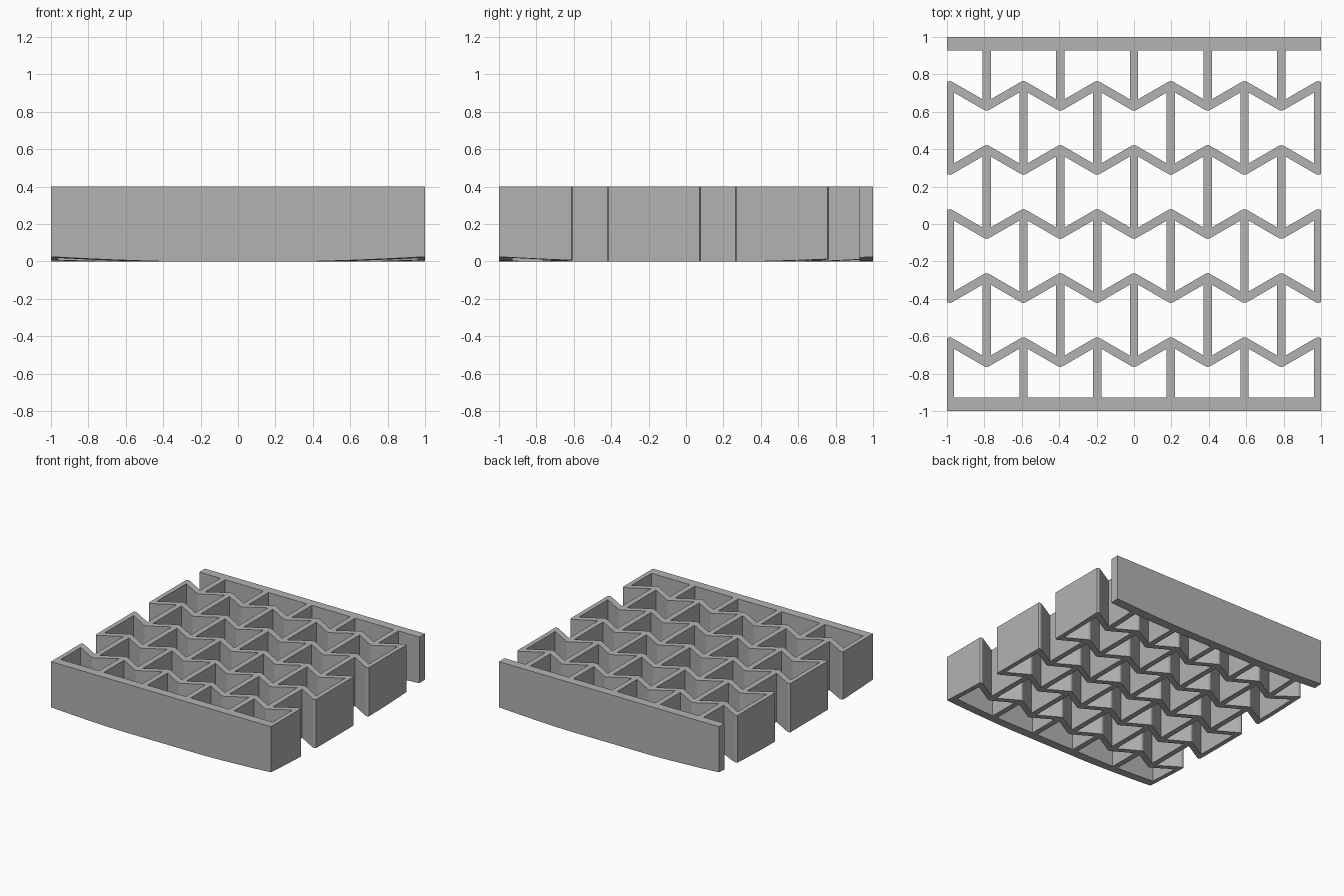
import bpy, bmesh, math
from mathutils import Vector

default = bpy.data.objects.get("Cube")
if default:
    bpy.data.objects.remove(default, do_unlink=True)

PITCH = 0.394      # spacing of ribs along x
HALF = 0.0225      # half wall thickness
ROW = 0.3425       # spacing of zigzag rows along y
AMP = 0.057        # zigzag half height
HEIGHT = 0.4


def new_object(name, bm):
    bmesh.ops.recalc_face_normals(bm, faces=bm.faces)
    mesh = bpy.data.meshes.new(name)
    bm.to_mesh(mesh)
    bm.free()
    obj = bpy.data.objects.new(name, mesh)
    bpy.context.scene.collection.objects.link(obj)
    return obj


def prism(bm, outline):
    # Tall prism that the trimming block later cuts to height
    face = bm.faces.new([bm.verts.new((p[0], p[1], -0.1)) for p in outline])
    out = bmesh.ops.extrude_face_region(bm, geom=[face])
    top = [v for v in out["geom"] if isinstance(v, bmesh.types.BMVert)]
    bmesh.ops.translate(bm, verts=top, vec=(0, 0, HEIGHT + 0.2))


def wall(bm, a, b):
    # Wall with rounded ends between two points
    a, b = Vector(a), Vector(b)
    heading = math.atan2(b.y - a.y, b.x - a.x)
    outline = []
    for centre, start in ((b, heading - math.pi / 2), (a, heading + math.pi / 2)):
        for i in range(7):
            t = start + math.pi * i / 6
            outline.append(centre + Vector((math.cos(t), math.sin(t))) * HALF)
    prism(bm, outline)


def node(row, col):
    # Rows count from the back; alternate columns are peaks and valleys
    peak = (row + col) % 2 == 0
    return ((col - 2.5) * PITCH * 0.5 - 2.5 * PITCH * 0.5,
            (2 - row) * ROW + (AMP if peak else -AMP))


# Lattice walls
bm = bmesh.new()
for row in range(5):
    for col in range(11):
        x, y = node(row, col)
        if col < 10:
            wall(bm, (x, y), node(row, col + 1))
        if (row + col) % 2 == 0:
            end = node(row + 1, col) if row < 4 else (x, -0.96)
            wall(bm, (x, y), end)
        elif row == 0:
            wall(bm, (x, y), (x, 0.96))

# Front and back end bars
for y0, y1 in ((-1.1, -0.927), (0.927, 1.1)):
    prism(bm, [(-1.1, y0), (1.1, y0), (1.1, y1), (-1.1, y1)])
panel = new_object("honeycomb_panel", bm)

# Trimming block: square sides, flat top, underside lifting at the corners
bm = bmesh.new()
bmesh.ops.create_grid(bm, x_segments=24, y_segments=24, size=1)
out = bmesh.ops.extrude_face_region(bm, geom=bm.faces[:])
top = {v for v in out["geom"] if isinstance(v, bmesh.types.BMVert)}
for v in bm.verts:
    if v in top:
        v.co.z = HEIGHT
    else:
        v.co.z = 0.025 * max(0, (v.co.x ** 2 + v.co.y ** 2 - 1.15) / 0.85)
block = new_object("trim_block", bm)
block.hide_render = True

cut = panel.modifiers.new("trim", "BOOLEAN")
cut.operation = "INTERSECT"
cut.solver = "EXACT"
cut.use_self = True
cut.object = block
bpy.context.view_layer.objects.active = panel
panel.select_set(True)
bpy.ops.object.modifier_apply(modifier=cut.name)
bpy.data.objects.remove(block, do_unlink=True)

# Tidy flat areas
bm = bmesh.new()
bm.from_mesh(panel.data)
bmesh.ops.remove_doubles(bm, verts=bm.verts, dist=0.0002)
bmesh.ops.dissolve_limit(bm, angle_limit=math.radians(0.2),
                         verts=bm.verts, edges=bm.edges)
bm.to_mesh(panel.data)
bm.free()

# Colour
grey = bpy.data.materials.new("plain_grey")
grey.use_nodes = True
colour = (0.45, 0.45, 0.45, 1)
grey.diffuse_color = colour
grey.node_tree.nodes["Principled BSDF"].inputs["Base Color"].default_value = colour
panel.data.materials.clear()
panel.data.materials.append(grey)
for poly in panel.data.polygons:
    poly.material_index = 0
